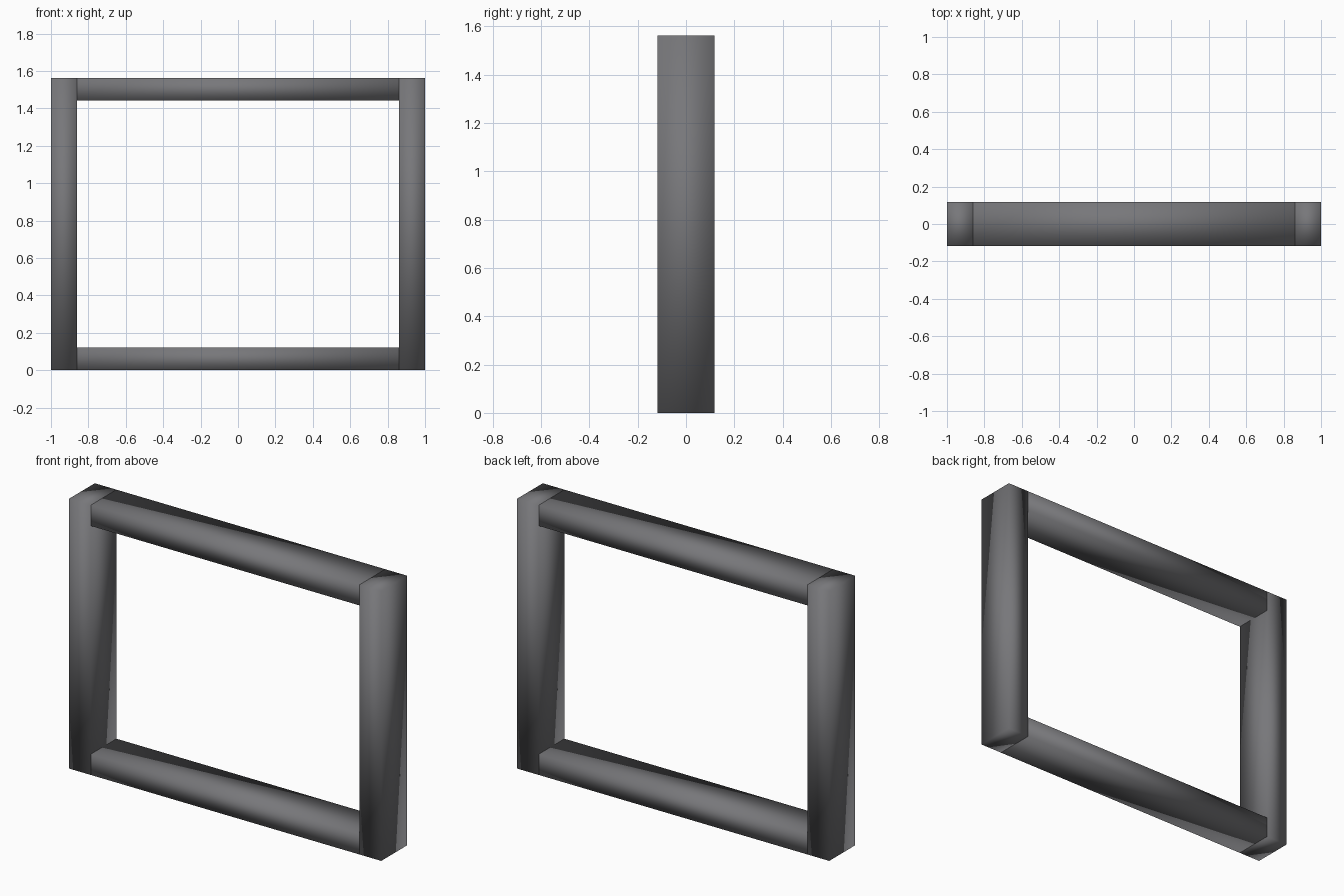
import bpy

if "Cube" in bpy.data.objects:
    bpy.data.objects.remove(bpy.data.objects["Cube"])

HALF_W, DEPTH, HEIGHT = 1.0, 0.235, 1.562
POST_W, RAIL_H = 0.139, 0.12

# Dark charcoal finish shared by all parts
charcoal = bpy.data.materials.new("charcoal")
charcoal.diffuse_color = (0.185, 0.185, 0.195, 1)
charcoal.use_nodes = True
charcoal.node_tree.nodes["Principled BSDF"].inputs["Base Color"].default_value = charcoal.diffuse_color


def box(name, size, location):
    """Soft-shaded box with its size applied to the mesh."""
    bpy.ops.mesh.primitive_cube_add(size=1, location=location)
    obj = bpy.context.object
    obj.name = obj.data.name = name
    for v in obj.data.vertices:
        v.co = [c * s for c, s in zip(v.co, size)]
    obj.data.shade_smooth()
    obj.data.materials.append(charcoal)
    return obj


# Upright posts at both sides, full height
for side, x in (("left", -1), ("right", 1)):
    box(f"{side}_post", (POST_W, DEPTH, HEIGHT),
        (x * (HALF_W - POST_W / 2), 0, HEIGHT / 2))

# Horizontal rails fitted between the posts
rail_len = 2 * (HALF_W - POST_W)
for level, z in (("bottom", RAIL_H / 2), ("top", HEIGHT - RAIL_H / 2)):
    box(f"{level}_rail", (rail_len, DEPTH, RAIL_H), (0, 0, z))
